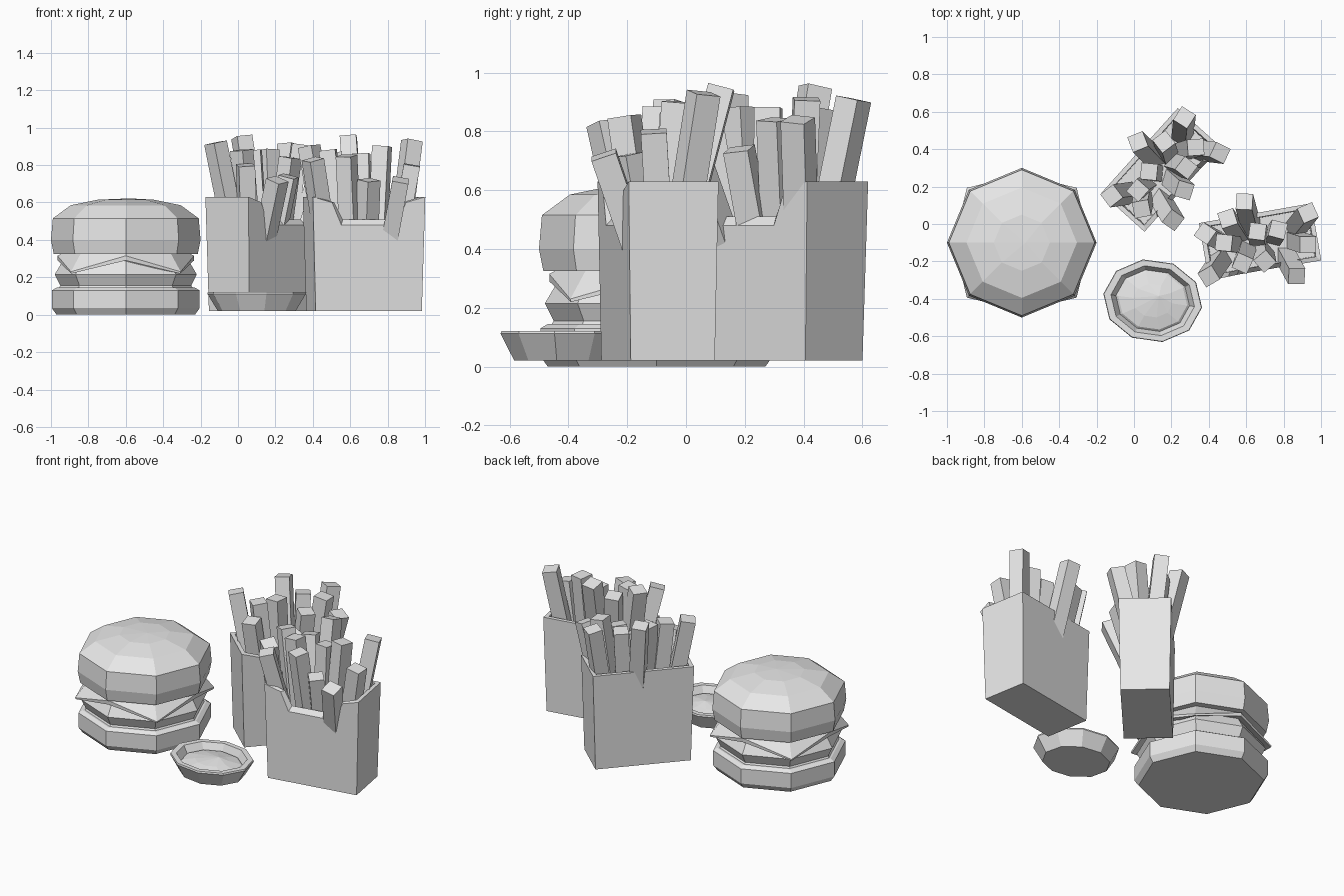
import bpy
import bmesh
import random
from math import cos, sin, pi, radians
from mathutils import Matrix, Vector

random.seed(4)
if "Cube" in bpy.data.objects:
    bpy.data.objects.remove(bpy.data.objects["Cube"])

grey = bpy.data.materials.new("plain grey")
grey.use_nodes = True
grey.diffuse_color = (0.8, 0.8, 0.8, 1)
for node in grey.node_tree.nodes:
    if node.type == "BSDF_PRINCIPLED":
        node.inputs["Base Color"].default_value = (0.8, 0.8, 0.8, 1)


def finish(name, bm, matrix=Matrix()):
    bmesh.ops.recalc_face_normals(bm, faces=bm.faces)
    mesh = bpy.data.meshes.new(name)
    bm.to_mesh(mesh)
    bm.free()
    mesh.materials.append(grey)
    obj = bpy.data.objects.new(name, mesh)
    obj.matrix_world = matrix
    bpy.context.collection.objects.link(obj)
    return obj


def bridge(bm, a, b):
    for i in range(len(a)):
        j = (i + 1) % len(a)
        bm.faces.new((a[i], a[j], b[j], b[i]))


def loft(name, rings, matrix=Matrix(), apex=None):
    """Join rings of points into a closed skin, optionally ending in a point."""
    bm = bmesh.new()
    loops = [[bm.verts.new(p) for p in ring] for ring in rings]
    for a, b in zip(loops, loops[1:]):
        bridge(bm, a, b)
    bm.faces.new(loops[0])
    if apex:
        tip = bm.verts.new(apex)
        for i, v in enumerate(loops[-1]):
            bm.faces.new((v, loops[-1][(i + 1) % len(loops[-1])], tip))
    else:
        bm.faces.new(loops[-1])
    return finish(name, bm, matrix)


def ring(n, r, z, stretch=1.0):
    return [(r * stretch * cos(2 * pi * i / n), r * sin(2 * pi * i / n), z)
            for i in range(n)]


def lathe(name, n, profile, matrix, stretch=1.0, apex=None):
    return loft(name, [ring(n, r, z, stretch) for r, z in profile], matrix, apex)


# Burger: octagonal layers stacked on one centre
burger = Matrix.Translation((-0.6, -0.1, 0))
lathe("bottom_bun", 8, [(0.37, 0), (0.395, 0.035), (0.395, 0.13), (0.37, 0.145)], burger)
lathe("patty", 8, [(0.36, 0.14), (0.35, 0.155), (0.38, 0.215), (0.33, 0.3)], burger)
lathe("top_bun", 8, [(0.385, 0.325), (0.4, 0.4), (0.39, 0.515), (0.295, 0.585),
                     (0.15, 0.615)], burger, apex=(0.02, 0, 0.622))


# Cheese slice: corners droop on the diagonals
def cheese_ring(r_mid, z_mid, r_corner, z_corner):
    points = []
    for i in range(8):
        r, z = (r_corner, z_corner) if i % 2 else (r_mid, z_mid)
        points.append((r * cos(i * pi / 4), r * sin(i * pi / 4), z))
    return points


loft("cheese_slice", [cheese_ring(0.3, 0.28, 0.3, 0.28),
                      cheese_ring(0.365, 0.29, 0.412, 0.22),
                      cheese_ring(0.365, 0.315, 0.415, 0.23),
                      cheese_ring(0.34, 0.328, 0.34, 0.328)], burger)

# Sauce cup with a swirled filling
cup = Matrix.Translation((0.1, -0.41, 0)) @ Matrix.Rotation(radians(-8), 4, "Z")
lathe("sauce_cup", 10, [(0.175, 0.02), (0.222, 0.112), (0.219, 0.122), (0.188, 0.122),
                        (0.165, 0.075)], cup, 1.2)
lathe("sauce", 10, [(0.168, 0.074), (0.155, 0.085), (0.09, 0.1)], cup, 1.2,
      (0.03, 0.03, 0.115))


# Carton: tapered box with a dipped front lip
def carton(name, matrix):
    def point(u, v, z, inset=0.0):
        t = (z - 0.02) / 0.61
        return (u * (0.288 + 0.017 * t - inset), v * (0.145 + 0.01 * t - inset), z)

    front = [(-1, 0.63), (-0.66, 0.6), (-0.5, 0.48), (0.5, 0.48), (0.66, 0.6), (1, 0.63)]
    rim = [(u, -1, z) for u, z in front] + [(1, 1, 0.63), (-1, 1, 0.63)]
    bm = bmesh.new()
    base = [bm.verts.new(point(u, v, 0.02)) for u, v in ((-1, -1), (1, -1), (1, 1), (-1, 1))]
    outer = [bm.verts.new(point(*p)) for p in rim]
    inner = [bm.verts.new(point(u, v, z + (0.03 if z < 0.5 else 0), 0.025)) for u, v, z in rim]
    floor = [bm.verts.new(point(u, v, 0.42, 0.025)) for u, v, z in rim]
    bm.faces.new(base)
    bm.faces.new([base[0], base[1]] + outer[5::-1])
    bm.faces.new((base[1], base[2], outer[6], outer[5]))
    bm.faces.new((base[2], base[3], outer[7], outer[6]))
    bm.faces.new((base[3], base[0], outer[0], outer[7]))
    bridge(bm, outer, inner)
    bridge(bm, inner, floor)
    bm.faces.new(floor)
    finish(name, bm, matrix)


# Fries: square sticks fanning from inside the carton to their tips
def fries(name, matrix, tips):
    bm = bmesh.new()
    for tip in tips:
        top = matrix.inverted() @ Vector(tip)
        top.z -= 0.02
        foot = Vector((max(-0.2, min(0.2, top.x * 0.6)), top.y * 0.1, 0.2))
        axis = top - foot
        turn = axis.to_track_quat("Z", "Y").to_matrix().to_4x4()
        place = (Matrix.Translation((top + foot) / 2) @ turn
                 @ Matrix.Rotation(random.uniform(-0.6, 0.6), 4, "Z")
                 @ Matrix.Diagonal((0.088, 0.088, axis.length, 1)))
        bmesh.ops.create_cube(bm, size=1, matrix=place)
    finish(name, bm, matrix)


def place(x, y, degrees):
    return Matrix.Translation((x, y, 0)) @ Matrix.Rotation(radians(degrees), 4, "Z")


right_box = place(0.674, -0.095, 10)
back_box = place(0.145, 0.289, 48)
carton("near_carton", right_box)
carton("far_carton", back_box)
fries("near_fries", right_box, [
    (0.59, 0.12, 0.97), (0.93, 0.06, 0.95), (0.38, -0.05, 0.92), (0.4, -0.28, 0.85),
    (0.87, -0.28, 0.74), (0.58, -0.21, 0.87), (0.7, -0.2, 0.74), (0.77, -0.03, 0.92),
    (0.93, -0.11, 0.82), (0.66, -0.04, 0.88), (0.48, -0.1, 0.9), (0.5, 0.03, 0.88)])
fries("far_fries", back_box, [
    (0.02, 0.44, 0.97), (0.27, 0.57, 0.93), (0.46, 0.38, 0.86), (-0.12, 0.15, 0.94),
    (0.21, 0.02, 0.74), (0.04, 0.08, 0.82), (0.16, 0.44, 0.9), (0.28, 0.3, 0.86),
    (0.33, 0.41, 0.93), (0.08, 0.28, 0.9), (0.02, 0.18, 0.9), (0.27, 0.18, 0.76)])
